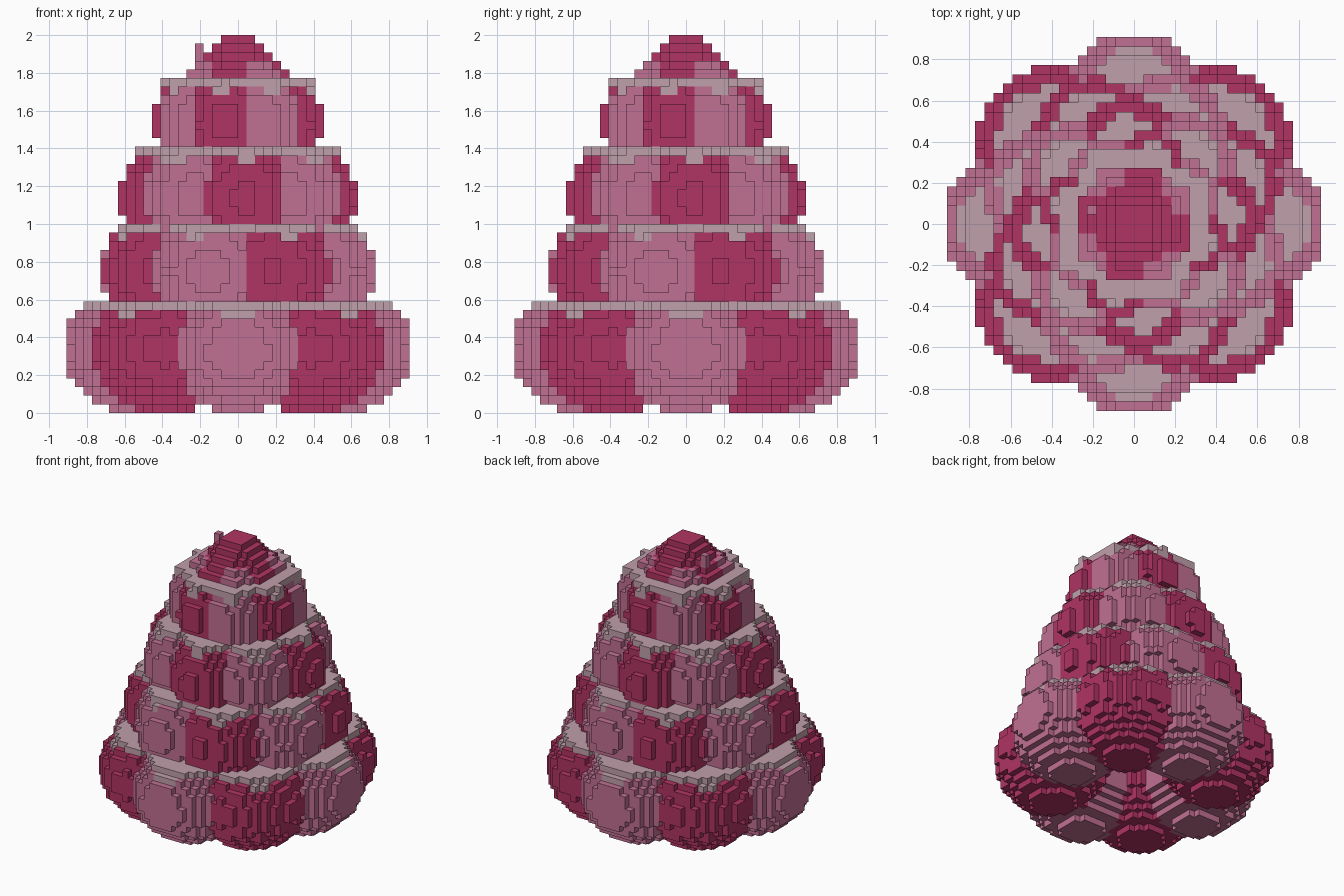
import bpy, bmesh, math
from mathutils import Vector

cube = bpy.data.objects.get("Cube")
if cube:
    bpy.data.objects.remove(cube, do_unlink=True)

V = 1 / 22          # edge of one block
N = 20              # half width in blocks
H = 44              # height in blocks


def material(name, rgb):
    m = bpy.data.materials.new(name)
    m.use_nodes = True
    m.diffuse_color = (*rgb, 1)
    m.node_tree.nodes["Principled BSDF"].inputs["Base Color"].default_value = (*rgb, 1)
    return m


MATS = [material("light pink", (0.527, 0.162, 0.287)),
        material("deep crimson", (0.434, 0.034, 0.122)),
        material("pale dusty rose", (0.527, 0.352, 0.402))]
LIGHT, DARK, PALE = range(3)

# name, turn in degrees, ring radius, petal radius, petal half height, centre z, top layer, pale rim
TIERS = [("bottom_petals", 0, 0.545, 0.38, 0.345, 0.34, 13, True),
         ("lower_petals", -20, 0.436, 0.315, 0.345, 0.75, 22, True),
         ("middle_petals", -40, 0.36, 0.265, 0.32, 1.14, 31, True),
         ("upper_petals", -60, 0.26, 0.193, 0.30, 1.54, 39, True),
         ("inner_petals", -60, 0.18, 0.14, 0.14, 1.72, 41, False)]

cells = {}          # block -> (part, colour); lower parts come first


def centre(c):
    return Vector(((c[0] + 0.5) * V, (c[1] + 0.5) * V, (c[2] + 0.5) * V))


def blocks(z0, z1):
    for k in range(z0, z1):
        for i in range(-N, N):
            for j in range(-N, N):
                if (i, j, k) not in cells:
                    yield (i, j, k), centre((i, j, k))


def fill_bud():
    """Closed bud at the tip."""
    for c, p in blocks(35, H):
        if (p.x ** 2 + p.y ** 2) / 0.25 ** 2 + ((p.z - 1.65) / 0.36) ** 2 <= 1:
            cells[c] = ("bud", DARK)


def fill_tier(name, turn, ring, rad, half, zc, top, pale):
    """Ring of eight cut-off round petals in alternating colours."""
    axes = [math.radians(turn + 45 * k) for k in range(8)]
    dirs = [Vector((math.sin(a), -math.cos(a), 0)) for a in axes]
    start = max(0, int((zc - half) / V))
    for c, p in blocks(start, top):
        best, col = 1.0001, None
        for k, d in enumerate(dirs):
            q = p - d * ring
            dist = (q.x ** 2 + q.y ** 2) / rad ** 2 + ((p.z - zc) / half) ** 2
            if dist < best:
                best, col = dist, k % 2
                side = abs(d.x * p.y - d.y * p.x)
                tip = side < 0.2 * rad and p.dot(d) > ring
        if col is None:
            continue
        # pale top layer that folds over the petal tips
        if pale and (c[2] == top - 1 or (c[2] == top - 2 and tip)):
            col = PALE
        cells[c] = (name, col)


for tier in TIERS[:4]:
    fill_tier(*tier)
fill_bud()
fill_tier(*TIERS[4])

# Small upright petal tip beside the bud
for k in range(39, 43):
    cells.setdefault((-5, 1, k), ("petal_tip", LIGHT))

# Core that closes the middle
for c, p in blocks(10, 38):
    if math.hypot(p.x, p.y) < 0.17:
        cells[c] = ("core", DARK)

# Corner offsets of the six block sides, counter-clockwise from outside
SIDES = {(1, 0, 0): ((1, 0, 0), (1, 1, 0), (1, 1, 1), (1, 0, 1)),
         (-1, 0, 0): ((0, 0, 0), (0, 0, 1), (0, 1, 1), (0, 1, 0)),
         (0, 1, 0): ((0, 1, 0), (0, 1, 1), (1, 1, 1), (1, 1, 0)),
         (0, -1, 0): ((0, 0, 0), (1, 0, 0), (1, 0, 1), (0, 0, 1)),
         (0, 0, 1): ((0, 0, 1), (1, 0, 1), (1, 1, 1), (0, 1, 1)),
         (0, 0, -1): ((0, 0, 0), (0, 1, 0), (1, 1, 0), (1, 0, 0))}


def build_part(name):
    """Mesh of the exposed block sides of one part."""
    bm = bmesh.new()
    verts = {}
    for c, (part, col) in cells.items():
        if part != name:
            continue
        for d, corners in SIDES.items():
            if tuple(a + b for a, b in zip(c, d)) in cells:
                continue
            face = []
            for o in corners:
                key = tuple(a + b for a, b in zip(c, o))
                if key not in verts:
                    verts[key] = bm.verts.new([a * V for a in key])
                face.append(verts[key])
            bm.faces.new(face).material_index = col
    mesh = bpy.data.meshes.new(name)
    bm.to_mesh(mesh)
    bm.free()
    for m in MATS:
        mesh.materials.append(m)
    if len(mesh.polygons):
        bpy.context.collection.objects.link(bpy.data.objects.new(name, mesh))


for part in dict.fromkeys(part for part, _ in cells.values()):
    build_part(part)
